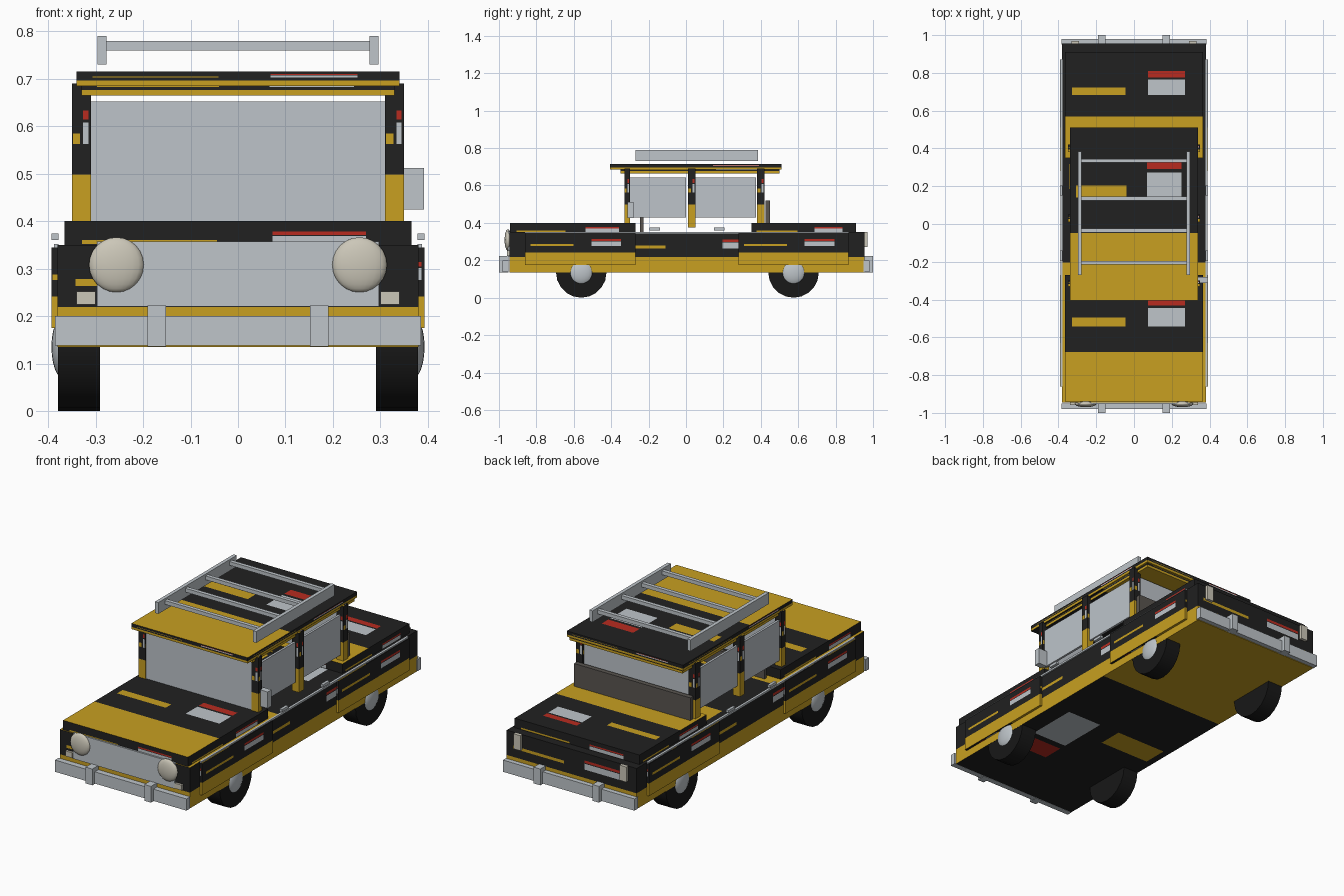
import bpy
import bmesh
from mathutils import Vector

if "Cube" in bpy.data.objects:
    bpy.data.objects.remove(bpy.data.objects["Cube"], do_unlink=True)


def material(name, r, g, b):
    m = bpy.data.materials.new(name)
    m.use_nodes = True
    m.diffuse_color = (r, g, b, 1)
    m.node_tree.nodes["Principled BSDF"].inputs["Base Color"].default_value = (r, g, b, 1)
    return m


BLACK = material("black paint", .015, .015, .015)
YELLOW = material("yellow paint", .58, .35, .015)
SILVER = material("silver", .52, .56, .59)
RED = material("red paint", .48, .024, .014)
GLASS = material("grey glass", .51, .55, .59)
RUBBER = material("rubber", .009, .009, .009)
TRIM = material("brown trim", .1, .09, .08)
LAMP = material("cream lamp", .6, .57, .48)


def finish(name, bm, mats):
    mesh = bpy.data.meshes.new(name)
    bm.to_mesh(mesh)
    bm.free()
    for m in mats:
        mesh.materials.append(m)
    ob = bpy.data.objects.new(name, mesh)
    bpy.context.collection.objects.link(ob)
    return ob


def box(name, x, y, z, mat):
    bm = bmesh.new()
    bmesh.ops.create_cube(bm, size=1)
    for v in bm.verts:
        v.co = [lo + (c + .5) * (hi - lo) for c, (lo, hi) in zip(v.co, (x, y, z))]
    return finish(name, bm, [mat])


def mirrored_box(name, x, y, z, mat):
    box("left_" + name, x, y, z, mat)
    box("right_" + name, (-x[1], -x[0]), y, z, mat)


# Livery: yellow lower band, black field, three coloured dashes
U_CUTS = (0, .05, .44, .6, .87, 1)
T_CUTS = (0, .39, .595, .665, .74, .76, .82, 1)


def livery(u, t):
    if t < .39:
        return 1
    if .05 < u < .44 and .595 < t < .665:
        return 1
    if .6 < u < .87:
        if .595 < t < .74:
            return 2
        if .76 < t < .82:
            return 3
    return 0


def livery_box(name, x, y, z):
    bm = bmesh.new()
    size = Vector((x[1] - x[0], y[1] - y[0], z[1] - z[0]))
    centre = Vector((x[0] + x[1], y[0] + y[1], z[0] + z[1])) / 2
    ex, ey, ez = Vector((1, 0, 0)), Vector((0, 1, 0)), Vector((0, 0, 1))
    # each side is a cut grid: across direction, up direction
    for across, up in ((ex, ez), (-ex, ez), (ey, ez), (-ey, ez), (ex, ey), (ex, -ey)):
        out = across.cross(up)
        rows = [[bm.verts.new(centre + size * (across * (u - .5) + up * (t - .5) + out * .5))
                 for u in U_CUTS] for t in T_CUTS]
        for j in range(len(T_CUTS) - 1):
            for i in range(len(U_CUTS) - 1):
                f = bm.faces.new((rows[j][i], rows[j][i + 1], rows[j + 1][i + 1], rows[j + 1][i]))
                f.material_index = livery((U_CUTS[i] + U_CUTS[i + 1]) / 2,
                                          (T_CUTS[j] + T_CUTS[j + 1]) / 2)
    bmesh.ops.remove_doubles(bm, verts=bm.verts, dist=1e-6)
    return finish(name, bm, [BLACK, YELLOW, SILVER, RED])


def dome(name, centre, radii, mat):
    bm = bmesh.new()
    bmesh.ops.create_uvsphere(bm, u_segments=20, v_segments=12, radius=1)
    for v in bm.verts:
        v.co = Vector(centre) + v.co * Vector(radii)
    for f in bm.faces:
        f.smooth = True
    finish(name, bm, [mat])


# Bodywork
livery_box("main_body", (-.38, .38), (-.945, .955), (.135, .35))
livery_box("hood", (-.365, .365), (-.94, -.27), (.28, .40))
livery_box("rear_deck", (-.365, .365), (.35, .91), (.28, .40))
for end, span in (("front", (-.86, -.27)), ("rear", (.28, .87))):
    livery_box(end + "_left_fender", (.34, .393), span, (.175, .345))
    livery_box(end + "_right_fender", (-.393, -.34), span, (.175, .345))

# Cabin
livery_box("roof_top", (-.34, .34), (-.405, .51), (.685, .715))
livery_box("roof_base", (-.33, .33), (-.35, .50), (.665, .695))
for name, span in (("front", (-.33, -.30)), ("middle", (.01, .05)), ("rear", (.38, .42))):
    livery_box(name + "_left_pillar", (.31, .35), span, (.375, .69))
    livery_box(name + "_right_pillar", (-.35, -.31), span, (.375, .69))
box("windscreen", (-.31, .31), (-.325, -.31), (.38, .652), GLASS)
box("rear_window", (-.31, .31), (.395, .41), (.38, .652), GLASS)
mirrored_box("front_window", (.325, .337), (-.30, 0), (.43, .643), GLASS)
mirrored_box("rear_side_window", (.325, .337), (.052, .375), (.43, .643), GLASS)
box("rear_panel", (-.34, .34), (.425, .45), (.40, .52), TRIM)
box("dashboard", (-.30, .30), (-.245, -.228), (.35, .43), TRIM)
box("side_mirror", (.34, .392), (-.312, -.28), (.425, .512), SILVER)

# Chrome details
mirrored_box("side_trim", (.378, .388), (-.86, .87), (.342, .352), SILVER)
mirrored_box("front_door_handle", (.378, .393), (-.195, -.14), (.36, .374), SILVER)
mirrored_box("rear_door_handle", (.378, .393), (.15, .205), (.36, .374), SILVER)
box("grille", (-.297, .297), (-.953, -.944), (.22, .357), SILVER)
for end, s in (("front", -1), ("rear", 1)):
    bumper = sorted((s * .95, s * .98))
    guard = sorted((s * .95, s * 1.0))
    box(end + "_bumper", (-.385, .385), bumper, (.138, .20), SILVER)
    mirrored_box(end + "_bumper_guard", (.152, .191), guard, (.136, .222), SILVER)

# Lamps
mirrored_box("front_indicator", (.30, .34), (-.957, -.944), (.224, .252), LAMP)
mirrored_box("tail_lamp", (.29, .33), (.954, .97), (.27, .35), LAMP)
for side, s in (("left", 1), ("right", -1)):
    dome(side + "_headlamp", (s * .256, -.952, .308), (.058, .018, .058), LAMP)

# Wheels
for end, y in (("front", -.56), ("rear", .575)):
    for side, s in (("left", 1), ("right", -1)):
        bpy.ops.mesh.primitive_cylinder_add(vertices=20, radius=.135, depth=.088,
                                            location=(s * .335, y, .135),
                                            rotation=(0, 1.5708, 0))
        tyre = bpy.context.object
        tyre.name = f"{end}_{side}_tyre"
        tyre.data.materials.append(RUBBER)
        bpy.ops.object.shade_smooth_by_angle()
        dome(f"{end}_{side}_hubcap", (s * .368, y, .135), (.025, .066, .066), SILVER)

# Roof rack
mirrored_box("rack_rail", (.277, .296), (-.27, .385), (.73, .79), SILVER)
for i, y in enumerate((-.205, -.035, .135, .335)):
    box(f"rack_bar_{i + 1}", (-.28, .28), (y - .01, y + .01), (.76, .78), SILVER)
